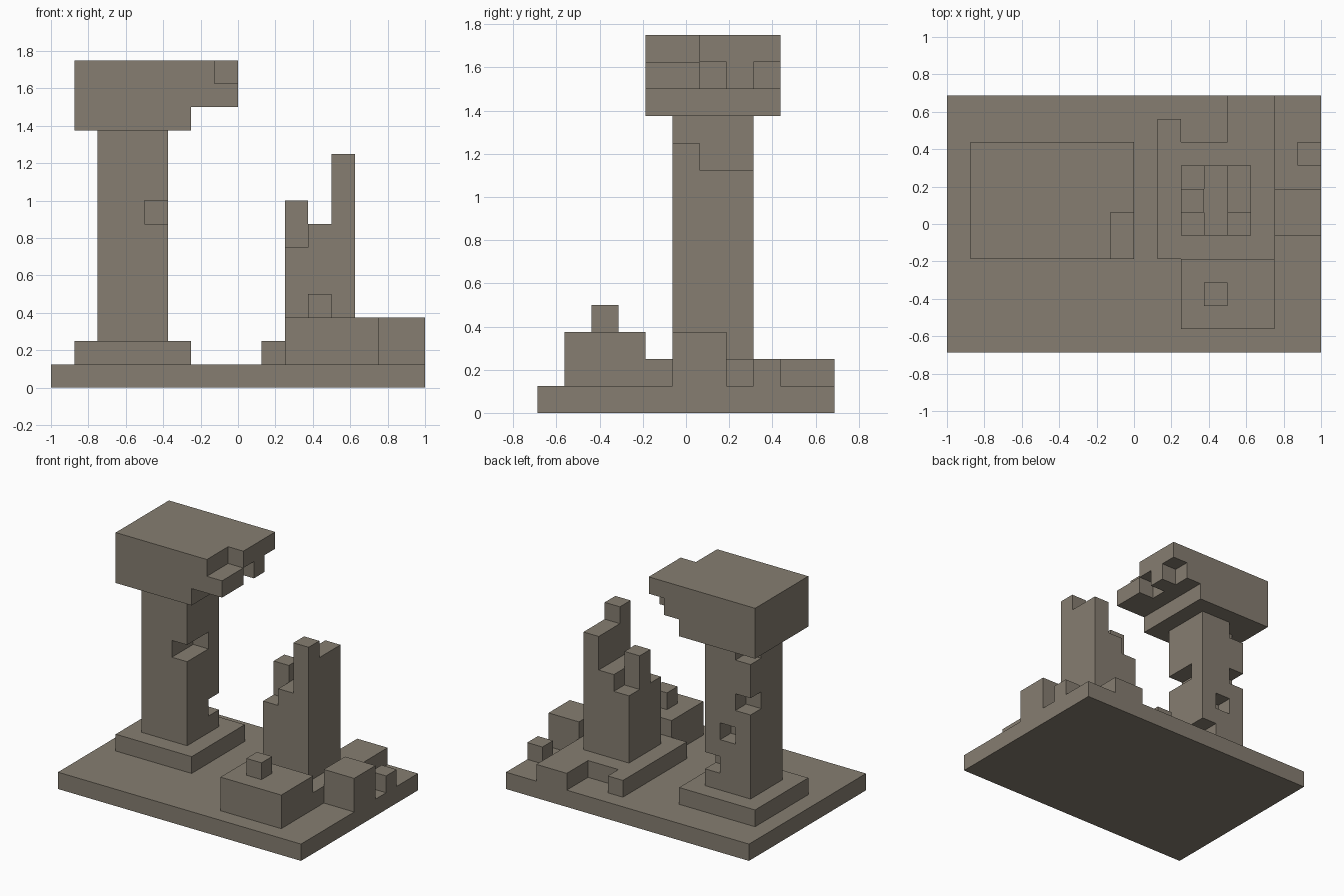
import bpy
import bmesh
from itertools import product

cube = bpy.data.objects.get("Cube")
if cube:
    bpy.data.objects.remove(cube, do_unlink=True)

UNIT = 0.125  # edge length of one stone block

# Weathered stone
stone = bpy.data.materials.new("weathered_stone")
stone.use_nodes = True
colour = (0.238, 0.207, 0.164, 1.0)
stone.diffuse_color = colour
bsdf = stone.node_tree.nodes["Principled BSDF"]
bsdf.inputs["Base Color"].default_value = colour
bsdf.inputs["Roughness"].default_value = 0.9


def cells(box):
    """All blocks inside a box given as x0, x1, y0, y1, z0, z1."""
    x0, x1, y0, y1, z0, z1 = box
    return set(product(range(x0, x1), range(y0, y1), range(z0, z1)))


def build(name, solids, gaps=()):
    """Make one clean shell from block boxes, leaving out the broken gaps."""
    filled = set().union(*map(cells, solids)) - set().union(*map(cells, gaps))
    bm = bmesh.new()
    verts = {}

    def vert(p):
        if p not in verts:
            verts[p] = bm.verts.new(((p[0] - 8) * UNIT, (p[1] - 5.5) * UNIT, p[2] * UNIT))
        return verts[p]

    for c in filled:
        for axis, side in product(range(3), (0, 1)):
            neighbour = list(c)
            neighbour[axis] += 2 * side - 1
            if tuple(neighbour) in filled:
                continue
            u, v = (axis + 1) % 3, (axis + 2) % 3
            ring = []
            for du, dv in ((0, 0), (1, 0), (1, 1), (0, 1)):
                p = list(c)
                p[axis] += side
                p[u] += du
                p[v] += dv
                ring.append(vert(tuple(p)))
            bm.faces.new(ring if side else ring[::-1])
    # Merge flat areas into large faces
    bmesh.ops.dissolve_limit(bm, angle_limit=0.01, verts=bm.verts[:], edges=bm.edges[:])
    mesh = bpy.data.meshes.new(name)
    bm.to_mesh(mesh)
    bm.free()
    mesh.materials.append(stone)
    obj = bpy.data.objects.new(name, mesh)
    bpy.context.collection.objects.link(obj)
    return obj


# Ground slab
build("ground_slab", [(0, 16, 0, 11, 0, 1)])

# Standing column: plinth, chipped shaft, overhanging broken capital
build("column_plinth", [(1, 6, 4, 9, 1, 2)])
build("column_shaft", [(2, 5, 5, 8, 2, 11)], gaps=[
    (4, 5, 5, 7, 7, 8),
    (4, 5, 7, 8, 3, 4),
    (3, 4, 7, 8, 5, 6),
    (2, 3, 7, 8, 7, 8),
    (2, 3, 7, 8, 10, 11),
])
build("column_capital", [(1, 6, 4, 9, 11, 14), (6, 8, 4, 9, 12, 14)], gaps=[
    (7, 8, 4, 6, 13, 14),
    (7, 8, 6, 7, 12, 13),
    (7, 8, 8, 9, 12, 13),
])

# Ruined column: uneven plinth and a stump stepped by height
build("ruin_plinth", [
    (9, 14, 4, 9, 1, 2),
    (9, 10, 9, 10, 1, 2),
    (12, 14, 9, 11, 1, 2),
])
build("ruin_stump", [
    (10, 11, 5, 8, 2, 6),
    (10, 11, 6, 7, 6, 8),
    (11, 12, 5, 8, 2, 7),
    (12, 13, 5, 8, 2, 9),
    (12, 13, 5, 6, 9, 10),
])

# Fallen rubble
build("rubble_front_block", [(10, 14, 1, 4, 1, 3)])
build("rubble_front_chip", [(11, 12, 2, 3, 3, 4)])
build("rubble_side_block", [(14, 16, 5, 7, 1, 3)])
build("rubble_side_chip", [(15, 16, 8, 9, 1, 2)])
